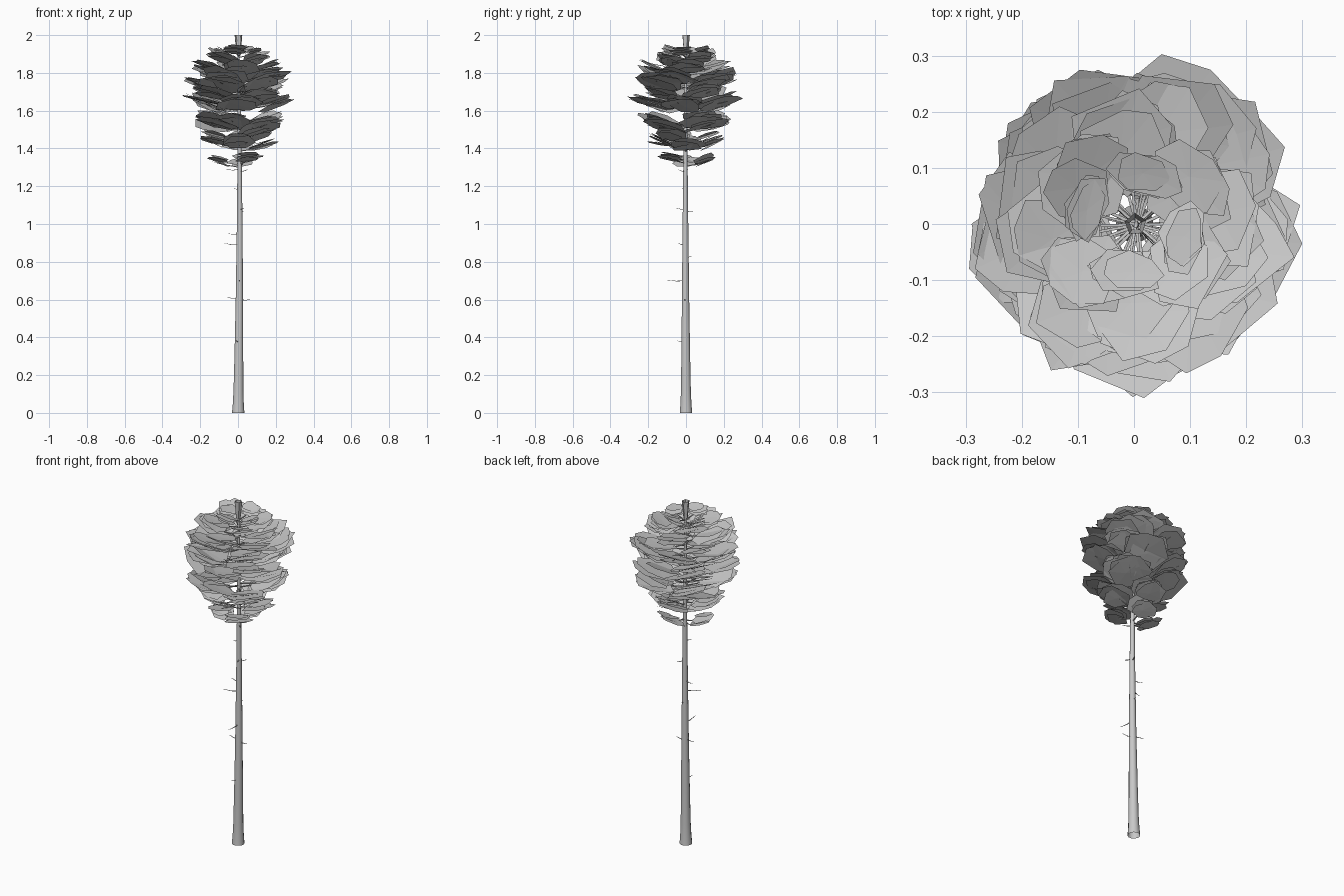
import bpy, bmesh, math, random
from mathutils import Vector

random.seed(8)
cube = bpy.data.objects.get("Cube")
if cube:
    bpy.data.objects.remove(cube, do_unlink=True)

grey = bpy.data.materials.new("plain grey")
grey.use_nodes = True
colour = (0.58, 0.58, 0.58, 1)
grey.diffuse_color = colour
grey.node_tree.nodes["Principled BSDF"].inputs["Base Color"].default_value = colour


def finish(bm, name, smooth=False):
    mesh = bpy.data.meshes.new(name)
    bm.to_mesh(mesh)
    bm.free()
    obj = bpy.data.objects.new(name, mesh)
    bpy.context.collection.objects.link(obj)
    mesh.materials.append(grey)
    if smooth:
        bpy.ops.object.select_all(action='DESELECT')
        obj.select_set(True)
        bpy.context.view_layer.objects.active = obj
        bpy.ops.object.shade_smooth_by_angle(angle=math.radians(40))
    return obj


def tube(bm, path, radii, sides):
    """Open-ended tapering tube along a path."""
    axis = (path[-1] - path[0]).normalized()
    u = axis.orthogonal().normalized()
    v = axis.cross(u)
    rings = []
    for p, r in zip(path, radii):
        rings.append([bm.verts.new(p + r * (math.cos(t) * u + math.sin(t) * v))
                      for t in (math.tau * i / sides for i in range(sides))])
    for a, b in zip(rings, rings[1:]):
        for i in range(sides):
            j = (i + 1) % sides
            bm.faces.new((a[i], a[j], b[j], b[i]))


def direction(angle):
    return Vector((math.cos(angle), math.sin(angle), 0))


def trunk_centre(z):
    return Vector((0.008 * math.sin(z * 1.5) + 0.001, -0.003 * math.sin(z * 1.5), z))


# Trunk: flared foot, long taper and slight bend
profile = [(0, .034), (.05, .030), (.12, .027), (.3, .024), (.6, .020),
           (1.0, .0155), (1.3, .012), (1.6, .009), (1.95, .005)]
bm = bmesh.new()
tube(bm, [trunk_centre(z) for z, r in profile], [r for z, r in profile], 12)
finish(bm, "trunk", True)

# Dead twigs on the bare trunk: height, reach in x, reach in y
twigs = [(1.29, -.06, .01), (1.28, .05, -.04), (1.19, -.02, -.02), (1.08, .03, -.05),
         (1.07, .03, .04), (.95, -.05, .01), (.89, -.07, -.04), (.83, .01, .03),
         (.70, .01, -.10), (.61, -.06, .01), (.60, .07, -.01), (.38, -.01, -.045)]
bm = bmesh.new()
for z, x, y in twigs:
    start = trunk_centre(z)
    end = Vector((x, y, z + random.uniform(-.005, .008)))
    mid = (start + end) / 2 - Vector((0, 0, .004))
    tube(bm, [start, mid, end], [.003, .002, .001], 4)
finish(bm, "dead_twigs")


def plate(bm, centre, out, length, width, tilt, roll):
    """Irregular, slightly dished leaf plate that rises outwards."""
    side = Vector((-out.y, out.x, 0))
    along = out * math.cos(tilt) + Vector((0, 0, math.sin(tilt)))
    across = side * math.cos(roll) + Vector((0, 0, math.sin(roll)))
    n = random.choice((6, 6, 7, 7))
    start = random.random()
    rim = []
    for i in range(n):
        t = math.tau * (i + start + random.uniform(-.22, .22)) / n
        s = random.uniform(.92, 1.18)
        rim.append(bm.verts.new(centre + along * length * s * math.cos(t)
                                + across * width * s * math.sin(t)))
    hub = bm.verts.new(centre - along.cross(across) * .03 * length)
    for i in range(n):
        bm.faces.new((hub, rim[i], rim[(i + 1) % n]))


# Whorls: height, inner radius, outer radius, bough count, first angle
whorls = [(1.345, .04, .165, 3, 3.3), (1.43, .045, .21, 4, .1), (1.465, .05, .21, 3, 1.4),
          (1.53, .05, .285, 4, .75), (1.555, .06, .26, 3, .3), (1.645, .06, .315, 5, -.15),
          (1.69, .06, .28, 4, .75), (1.745, .06, .31, 5, .6), (1.785, .05, .275, 4, 1.2),
          (1.835, .045, .245, 4, .1), (1.88, .045, .20, 4, .8), (1.92, .045, .135, 4, 1.4)]
leaves, wood = bmesh.new(), bmesh.new()
for z, inner, outer, count, first in whorls:
    for k in range(count):
        angle = first + math.tau * k / count + random.uniform(-.1, .1)
        out = direction(angle)
        reach = outer * random.uniform(.93, 1)
        middle = (inner + reach) / 2
        half = (reach - inner) / 2
        height = z + random.uniform(-.012, .012)

        # Bough from trunk into the leaf pad
        root = trunk_centre(height - .035)
        tip = out * (middle + half * .5) + Vector((0, 0, height))
        tube(wood, [root, root.lerp(tip, .5) - Vector((0, 0, .006)), tip],
             [.004, .003, .001], 4)

        # Stacked leaf plates forming the pad
        for layer in range(4):
            shrink = (.85, 1, .95, .8)[layer]
            shift = random.uniform(-.1, .15) * half
            centre = out * (middle + shift) + Vector((0, 0, height + (layer - 1.5) * .010))
            centre += Vector((-out.y, out.x, 0)) * random.uniform(-.3, .3) * half
            plate(leaves, centre, out, half * shrink, (middle * .6 + .01) * shrink,
                  random.uniform(.18, .48), random.uniform(-.2, .2))
finish(wood, "boughs")
finish(leaves, "leaf_plates")

# Upright sprig at the tip: narrow flaring blades around the leader
bm = bmesh.new()
top = trunk_centre(1.95)
for k in range(5):
    a, b = (math.tau * (k + s) / 5 + .3 for s in (0, 1.1))
    corners = [(a, .012, 1.90), (b, .012, 1.90), (b, .021, 2.0), (a, .021, 2.0)]
    vs = [bm.verts.new(Vector((top.x, top.y, z)) + direction(t) * r) for t, r, z in corners]
    bm.faces.new(vs[::-1])
finish(bm, "top_sprig")
